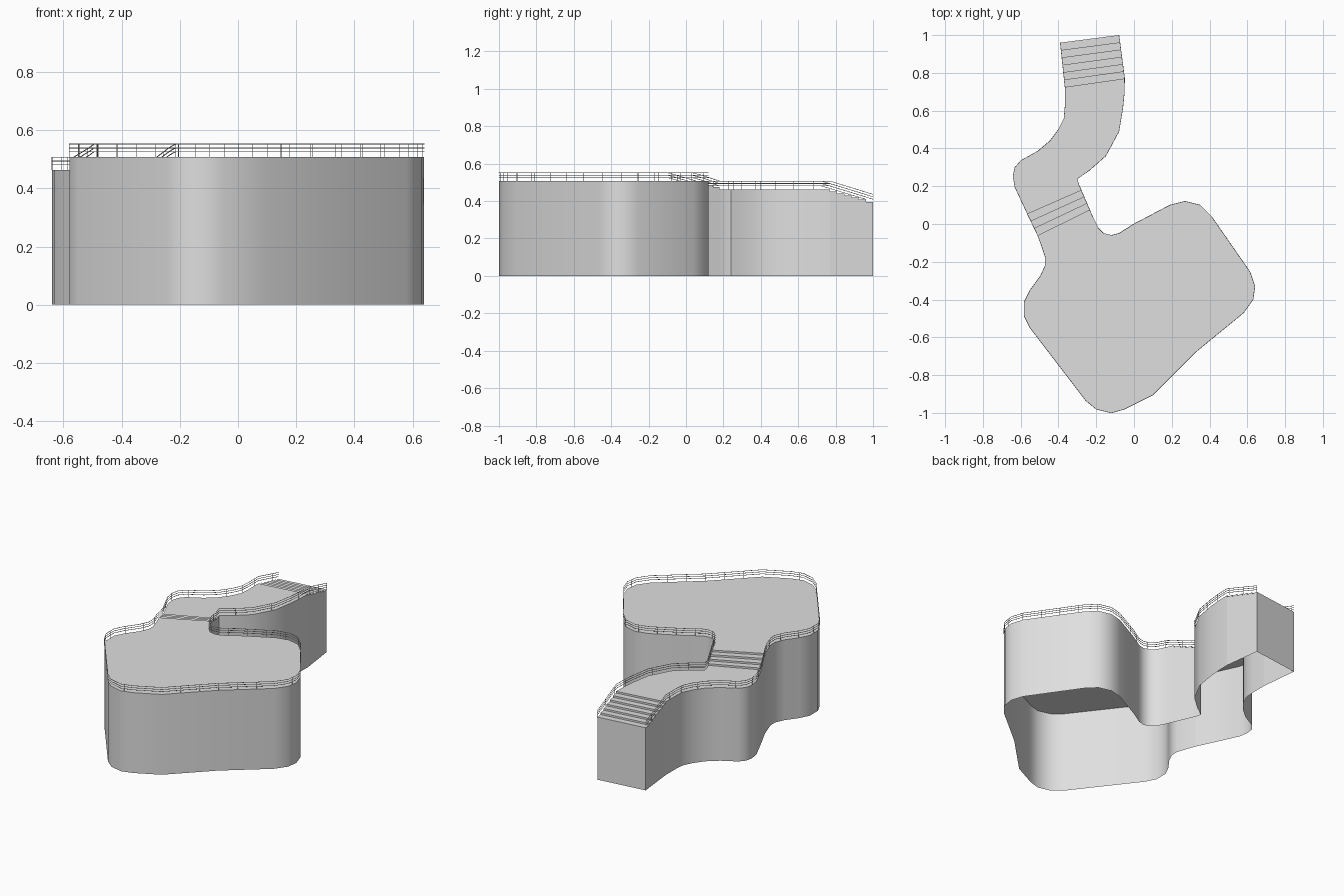
import bpy, bmesh, math
from mathutils import Vector, Matrix

cube = bpy.data.objects.get("Cube")
if cube:
    bpy.data.objects.remove(cube, do_unlink=True)

DECK_Z, LANDING_Z, END_Z = 0.508, 0.463, 0.396
RAIL_HEIGHTS = (0.018, 0.031, 0.044)

# One light grey for everything
grey = bpy.data.materials.new("light grey")
grey.use_nodes = True
grey.diffuse_color = (0.74, 0.74, 0.74, 1)
grey.node_tree.nodes["Principled BSDF"].inputs["Base Color"].default_value = grey.diffuse_color


def mesh_object(name, bm, smooth_angle):
    mesh = bpy.data.meshes.new(name)
    bm.to_mesh(mesh)
    bm.free()
    mesh.materials.append(grey)
    obj = bpy.data.objects.new(name, mesh)
    bpy.context.collection.objects.link(obj)
    bpy.ops.object.select_all(action="DESELECT")
    obj.select_set(True)
    bpy.context.view_layer.objects.active = obj
    bpy.ops.object.shade_smooth_by_angle(angle=math.radians(smooth_angle))


def points(flat):
    return [Vector(p) for p in zip(flat[::2], flat[1::2])]


# Outline, clockwise from the far end of the walkway and back to it
right_end = points([-0.08, 1.0])
right_landing = points([-0.05, 0.77, -0.052, 0.69, -0.06, 0.61, -0.08, 0.49,
                        -0.15, 0.36, -0.235, 0.285, -0.3, 0.24, -0.295, 0.215,
                        -0.28, 0.18])
deck = points([-0.235, 0.075, -0.215, 0.03, -0.19, -0.02, -0.16, -0.05,
               -0.12, -0.06, -0.08, -0.05, 0, 0, 0.19, 0.1, 0.27, 0.12,
               0.35, 0.1, 0.41, 0.04, 0.615, -0.255, 0.64, -0.33,
               0.63, -0.4, 0.58, -0.47, 0.33, -0.675, 0.1, -0.905,
               -0.05, -0.98, -0.12, -1.0, -0.2, -0.98, -0.255, -0.935,
               -0.55, -0.55, -0.58, -0.49, -0.58, -0.41, -0.55, -0.35,
               -0.495, -0.275, -0.47, -0.22, -0.47, -0.175, -0.495, -0.1,
               -0.51, -0.06])
left_landing = points([-0.565, 0.055, -0.63, 0.195, -0.64, 0.255, -0.63, 0.3,
                       -0.6, 0.335, -0.51, 0.385, -0.445, 0.44, -0.4, 0.5,
                       -0.37, 0.56, -0.365, 0.62, -0.365, 0.725])
left_end = points([-0.39, 0.96])

body = bmesh.new()


def face(*corners):
    body.faces.new([body.verts.new(c) for c in corners])


def wall(a, b, low, high):
    """Upright quad whose outside is on the left when going from a to b."""
    face((*b, low), (*a, low), (*a, high), (*b, high))


def level(chains, z):
    """Flat floor bounded by clockwise chains, with walls below each chain."""
    face(*[(*p, z) for p in reversed(sum(chains, []))])
    for chain in chains:
        for a, b in zip(chain, chain[1:]):
            wall(a, b, 0, z)


def flight(left, right, count, z_high, z_low, risers):
    """Steps between two pairs of side points, each starting with a riser."""
    rise = (z_high - z_low) / risers
    for i in range(risers):
        z = z_high - rise * (i + 1)
        l0, r0 = [s[0].lerp(s[1], i / count) for s in (left, right)]
        wall(l0, r0, z, z + rise)
        if i < count:
            l1, r1 = [s[0].lerp(s[1], (i + 1) / count) for s in (left, right)]
            level([[l0, l1], [r1, r0]], z)


# Deck, upper steps, curved landing, lower steps, end wall
level([deck], DECK_Z)
flight((deck[-1], left_landing[0]), (deck[0], right_landing[-1]),
       3, DECK_Z, LANDING_Z, 4)
level([left_landing, right_landing], LANDING_Z)
flight((left_landing[-1], left_end[0]), (right_landing[0], right_end[0]),
       6, LANDING_Z, END_Z, 6)
wall(left_end[0], right_end[0], 0, END_Z)
bmesh.ops.remove_doubles(body, verts=body.verts, dist=0.0001)
mesh_object("terrace_and_steps", body, 40)

# Railing path along the edge; its slopes begin one tread before the steps
TOP_STEP_Z, RAIL_END_Z = DECK_Z - 0.011, END_Z - 0.004
path = []
for chain, z in ((right_end, RAIL_END_Z), (right_landing, LANDING_Z),
                 (deck[:1], TOP_STEP_Z), (deck[1:-1], DECK_Z),
                 (deck[-1:], TOP_STEP_Z), (left_landing, LANDING_Z),
                 (left_end, RAIL_END_Z)):
    path += [Vector((*p, z)) for p in chain]

# Three thin round rails
curve = bpy.data.curves.new("railing_bars", "CURVE")
curve.dimensions = "3D"
curve.bevel_depth = 0.0016
curve.bevel_resolution = 1
curve.use_fill_caps = True
for height in RAIL_HEIGHTS:
    spline = curve.splines.new("POLY")
    spline.points.add(len(path) - 1)
    spline.use_smooth = True
    for point, p in zip(spline.points, path):
        point.co = (p.x, p.y, p.z + height, 1)
curve.materials.append(grey)
bars = bpy.data.objects.new("railing_bars", curve)
bpy.context.collection.objects.link(bars)

# Evenly spaced slim posts
posts = bmesh.new()
spacing, travelled, next_post = 0.11, 0.0, 0.0
height = RAIL_HEIGHTS[-1]
for a, b in zip(path, path[1:]):
    length = (b - a).length
    while next_post <= travelled + length:
        p = a.lerp(b, (next_post - travelled) / length)
        bmesh.ops.create_cone(posts, segments=8, radius1=0.001, radius2=0.001,
                              depth=height, cap_ends=True,
                              matrix=Matrix.Translation(p + Vector((0, 0, height / 2))))
        next_post += spacing
    travelled += length
mesh_object("railing_posts", posts, 60)
